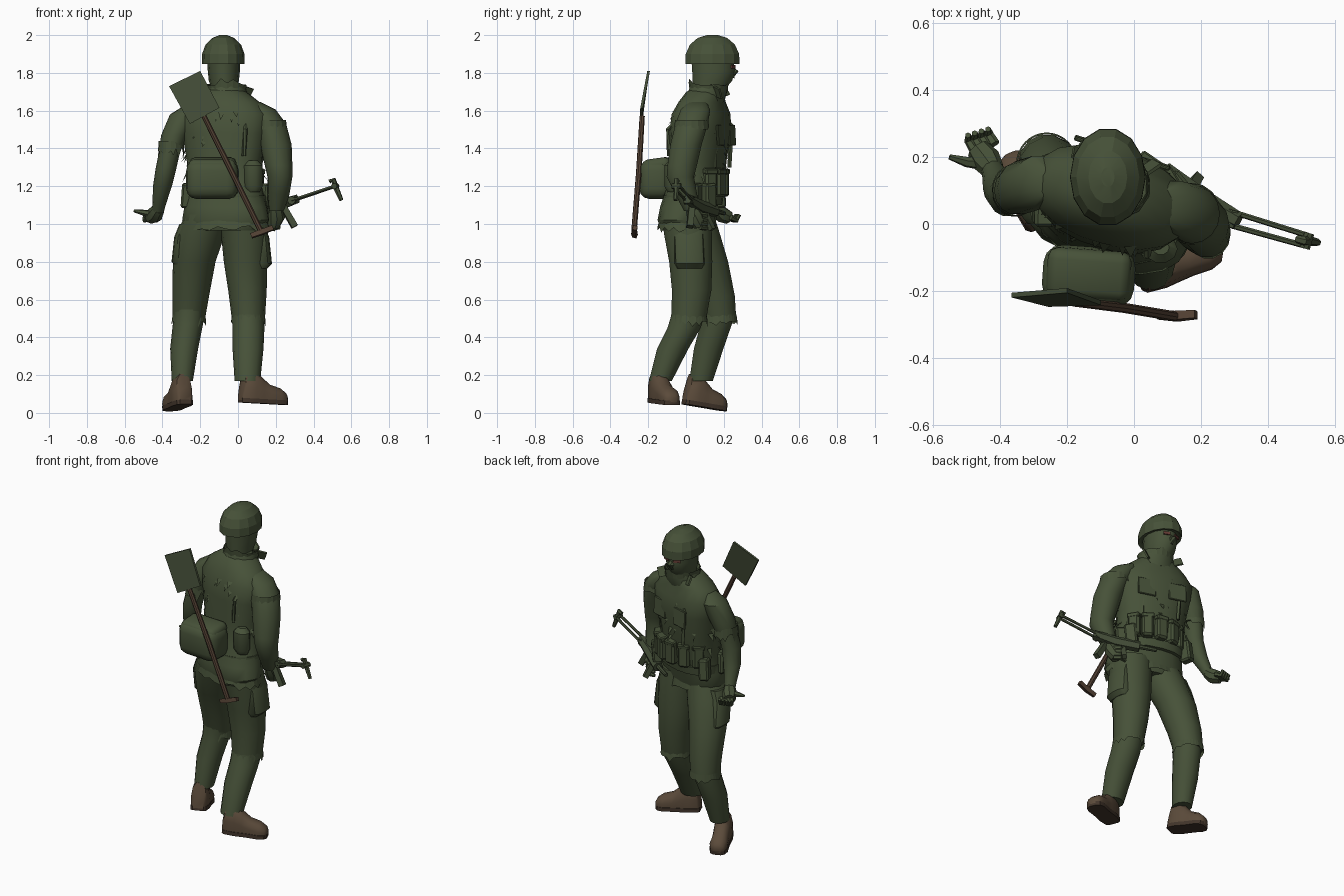
import bpy, bmesh, math, random
from mathutils import Vector, Matrix

random.seed(4)


def material(name, color):
    m = bpy.data.materials.new(name)
    m.diffuse_color = (*color, 1)
    return m


GREEN = material("field_green", (0.062, 0.083, 0.040))
STEEL = material("painted_steel", (0.056, 0.074, 0.038))
BROWN = material("boot_leather", (0.105, 0.070, 0.043))
SOLE = material("dark_leather", (0.055, 0.036, 0.024))
WOOD = material("handle_wood", (0.085, 0.052, 0.033))
SKIN = material("skin", (0.13, 0.045, 0.035))


def finish(name, bm, mat, angle=40):
    bmesh.ops.recalc_face_normals(bm, faces=bm.faces)
    me = bpy.data.meshes.new(name)
    bm.to_mesh(me)
    bm.free()
    ob = bpy.data.objects.new(name, me)
    bpy.context.collection.objects.link(ob)
    me.materials.append(mat)
    if angle:
        bpy.context.view_layer.objects.active = ob
        ob.select_set(True)
        bpy.ops.object.shade_smooth_by_angle(angle=math.radians(angle))
        ob.select_set(False)
    return ob


def skin_rings(name, rings, mat, angle=40):
    """Join equal-length point rings into one closed body."""
    bm = bmesh.new()
    vs = [[bm.verts.new(p) for p in r] for r in rings]
    n = len(vs[0])
    for a, b in zip(vs, vs[1:]):
        for i in range(n):
            bm.faces.new((a[i], a[(i + 1) % n], b[(i + 1) % n], b[i]))
    bm.faces.new(vs[0])
    bm.faces.new(vs[-1])
    return finish(name, bm, mat, angle)


def loft(name, sections, mat, sides=14, yaw=0, power=1.0, angle=40):
    """Sections are (x, y, z, half width, half depth)."""
    def ring(s):
        x, y, z, rx, ry = s
        out = []
        for i in range(sides):
            a = 2 * math.pi * i / sides
            c, d = math.cos(a), math.sin(a)
            u = math.copysign(abs(c) ** power, c) * rx
            v = math.copysign(abs(d) ** power, d) * ry
            k, l = math.cos(yaw), math.sin(yaw)
            out.append((x + u * k - v * l, y + u * l + v * k, z))
        return out
    return skin_rings(name, [ring(s) for s in sections], mat, angle)


def tube(name, pts, radii, mat, sides=8):
    pts = [Vector(p) for p in pts]
    rings = []
    for i, p in enumerate(pts):
        t = (pts[min(i + 1, len(pts) - 1)] - pts[max(i - 1, 0)]).normalized()
        a = t.cross(Vector((0.31, 0.2, 0.93))).normalized()
        b = t.cross(a)
        rings.append([p + (a * math.cos(q) + b * math.sin(q)) * radii[i]
                      for q in (2 * math.pi * (j + 0.5) / sides for j in range(sides))])
    return skin_rings(name, rings, mat)


def box(name, loc, size, mat, rot=(0, 0, 0), bevel=0.0, segments=1, angle=0):
    bm = bmesh.new()
    bmesh.ops.create_cube(bm, size=1)
    bmesh.ops.scale(bm, vec=size, verts=bm.verts)
    if bevel:
        bmesh.ops.bevel(bm, geom=bm.edges[:], offset=bevel, segments=segments, profile=.5, affect='EDGES')
    ob = finish(name, bm, mat, angle)
    ob.location = loc
    ob.rotation_euler = [math.radians(r) for r in rot]
    return ob


def ragged(name, x, y, z, rx, ry, drop, yaw=0, n=32):
    """Torn cloth edge round a hem, hanging down or standing up."""
    bm = bmesh.new()
    top, low = [], []
    for i in range(n):
        a = 2 * math.pi * i / n
        p = Matrix.Rotation(yaw, 3, 'Z') @ Vector((rx * math.cos(a), ry * math.sin(a), 0))
        top.append(bm.verts.new(p * 0.97 + Vector((x, y, z + math.copysign(.03, drop)))))
        low.append(bm.verts.new(p * 1.03 + Vector((x, y, z - drop * random.random() * (1 + i % 2)))))
    for i in range(n):
        j = (i + 1) % n
        bm.faces.new((top[i], top[j], low[j], low[i]))
    return finish(name, bm, GREEN, 0)


YAW = math.radians(-17)

# Jacket body and collar
loft("jacket", [(-.065, .005, .965, .20, .12), (-.065, .005, 1.02, .237, .14),
                (-.065, .015, 1.09, .225, .138), (-.07, .05, 1.2, .20, .14),
                (-.07, .065, 1.34, .205, .14), (-.068, .075, 1.48, .232, .15),
                (-.07, .08, 1.58, .242, .14), (-.075, .085, 1.645, .195, .112),
                (-.07, .10, 1.70, .115, .095), (-.07, .11, 1.72, .07, .07)],
     GREEN, 18, YAW, 0.88)
loft("collar", [(-.07, .095, 1.64, .125, .105), (-.06, .115, 1.70, .11, .105),
                (-.06, .12, 1.735, .10, .10), (-.06, .12, 1.70, .07, .07)], GREEN, 12, YAW)
ragged("collar_edge", -.06, .12, 1.73, .103, .103, -.022, YAW, 20)
ragged("jacket_hem", -.065, .005, .99, .232, .142, .028, YAW)
for i, (x, y, r) in enumerate([(.035, .16, 35), (-.15, .19, -40)]):
    box(f"collar_flap_{i}", (x, y, 1.70), (.085, .01, .06), GREEN, (25, 15, r))

# Head, nose, eyes and helmet
loft("head", [(-.07, .11, 1.66, .065, .07), (-.072, .125, 1.72, .07, .09),
              (-.075, .14, 1.76, .08, .108), (-.075, .145, 1.81, .085, .115),
              (-.077, .14, 1.88, .088, .115)], GREEN)
tube("nose", [(-.075, .235, 1.83), (-.075, .258, 1.805), (-.075, .245, 1.775)],
     [.012, .022, .012], GREEN, 6)
for s in (-1, 1):
    box(f"eye_{s}", (-.075 + s * .036, .25, 1.832), (.042, .008, .018), SKIN, (0, 0, -s * 22))
loft("helmet", [(-.077, .14, 1.855, .098, .13), (-.078, .14, 1.848, .113, .147),
                (-.078, .14, 1.90, .112, .145), (-.078, .14, 1.95, .094, .122),
                (-.078, .14, 1.985, .058, .08), (-.078, .14, 2.0, .02, .03)], GREEN, 14, angle=18)

# Trousers: upper legs with torn knee hems, lower legs inside
loft("left_thigh", [(-.165, .03, 1.05, .115, .12), (-.195, .055, .95, .127, .127),
                    (-.232, .108, .8, .113, .118), (-.25, .158, .62, .097, .103),
                    (-.26, .178, .5, .086, .09)], GREEN)
loft("left_shin", [(-.257, .165, .56, .082, .09), (-.265, .16, .47, .08, .085),
                   (-.285, .12, .34, .074, .08), (-.295, .08, .17, .056, .064)], GREEN)
loft("right_thigh", [(.02, .0, 1.05, .13, .13), (.035, .01, .95, .125, .13),
                     (.04, .025, .8, .115, .117), (.05, .03, .65, .102, .107),
                     (.055, .015, .5, .088, .095)], GREEN)
loft("right_shin", [(.055, .02, .55, .085, .09), (.055, -.01, .45, .085, .09),
                    (.053, -.07, .34, .082, .085), (.05, -.135, .17, .068, .062)], GREEN)
ragged("left_knee_hem", -.26, .178, .49, .089, .092, .018)
ragged("right_knee_hem", .055, .015, .49, .089, .097, .018)
# Sagging cargo pockets that flare toward the bottom
loft("right_cargo_pocket", [(.085, .015, 1.0, .05, .075), (.105, .015, .93, .06, .08),
                            (.116, .02, .79, .064, .08), (.105, .02, .765, .05, .07)], GREEN, 12, 0, .6)
loft("left_cargo_pocket", [(-.25, .06, 1.0, .06, .07), (-.278, .07, .93, .06, .075),
                           (-.29, .105, .80, .062, .075), (-.28, .11, .775, .05, .065)], GREEN, 12, 0, .6)


def boot(side, ankle, heading, pitch, length):
    """Leather upper and flat sole pointing along the heading."""
    place = (Matrix.Translation(ankle) @ Matrix.Rotation(math.radians(heading), 4, 'Z')
             @ Matrix.Rotation(math.radians(pitch), 4, 'Y'))
    prof = [(-.32, .03, .08), (-.27, .043, .15), (-.05, .05, .155), (.12, .048, .12),
            (.28, .047, .088), (.5, .05, .072), (.63, .04, .05), (.68, .02, .03)]
    shape = [(-1, 0), (-1.05, .45), (-.85, .8), (-.4, 1), (.4, 1), (.85, .8), (1.05, .45), (1, 0)]
    skin_rings(f"{side}_boot", [[place @ Vector((d * length, w * u, h * v)) for u, v in shape]
                                for d, w, h in prof], BROWN)
    skin_rings(f"{side}_sole", [[place @ Vector((d * length, w * 1.08 * u, v)) for u, v in
                                 ((-1, -.014), (-1, .01), (1, .01), (1, -.014))]
                                for d, w, h in prof], SOLE)


boot("left", (-.305, .06, .048), 112, 9, .24)
boot("right", (.09, -.135, .065), 22, 3, .265)

# Arms and torn sleeve
loft("right_arm", [(.08, .06, 1.645, .04, .05), (.122, .05, 1.605, .078, .08),
                   (.172, .03, 1.53, .083, .088), (.20, .0, 1.42, .084, .085),
                   (.215, -.02, 1.31, .073, .08), (.222, -.03, 1.25, .066, .074),
                   (.215, .0, 1.16, .058, .06), (.205, .03, 1.07, .04, .042)], GREEN)
ragged("right_shoulder_tear", .172, .03, 1.52, .085, .09, .02, 0, 16)
loft("left_upper_arm", [(-.25, .12, 1.63, .03, .04), (-.285, .125, 1.58, .075, .08),
                        (-.335, .11, 1.47, .072, .08), (-.355, .10, 1.40, .062, .072)], GREEN)
loft("left_forearm", [(-.352, .10, 1.43, .056, .066), (-.38, .085, 1.30, .055, .062),
                      (-.40, .105, 1.2, .05, .054), (-.418, .15, 1.10, .035, .038),
                      (-.425, .17, 1.06, .032, .034)], GREEN)
ragged("left_sleeve_edge", -.355, .10, 1.41, .067, .076, .035)

# Hands with curled fingers
tube("left_palm", [(-.42, .16, 1.08), (-.44, .19, 1.05), (-.465, .225, 1.035)],
     [.034, .044, .036], GREEN)
for i in range(4):
    x, y = -.475 + .02 * i, .22 + .006 * i
    tube(f"left_finger_{i}", [(x, y, 1.035), (x - .018, y + .03, 1.02), (x - .02, y + .045, 1.05)],
         [.016, .014, .009], GREEN, 6)
tube("left_thumb", [(-.44, .18, 1.05), (-.50, .185, 1.06), (-.55, .20, 1.07)], [.022, .016, .008], GREEN, 6)
tube("right_palm", [(.205, .03, 1.09), (.205, .05, 1.04), (.19, .07, .99)], [.036, .045, .032], GREEN)
for i in range(4):
    z = 1.05 - .022 * i
    tube(f"right_finger_{i}", [(.215, .075, z), (.19, .105, z - .005), (.15, .10, z - .01)],
         [.015, .014, .01], GREEN, 6)

# Belt and its pouches, front and back
loft("belt", [(-.065, .035, 1.10, .216, .145), (-.065, .04, 1.15, .216, .148)], GREEN, 18, YAW, .88)
box("rear_pack", (-.135, -.155, 1.235), (.275, .175, .205), GREEN, (0, 0, -4), .055, 3, 50)
box("rear_pack_flap", (-.135, -.15, 1.31), (.25, .15, .075), GREEN, (8, 0, -4), .03, 2, 50)
loft("canteen", [(.08, -.07, 1.17, .035, .03), (.08, -.075, 1.2, .05, .042),
                 (.08, -.075, 1.31, .05, .042), (.08, -.07, 1.335, .025, .022)], GREEN, 10)
for i in range(5):
    a = math.radians(48 + 25 * i) + YAW
    p = (-.07 + .20 * math.cos(a), .045 + .155 * math.sin(a))
    box(f"belt_pouch_{i}", (*p, 1.215), (.07, .055, .14), GREEN, (0, 0, math.degrees(a) - 90), .012)
    box(f"pouch_flap_{i}", (*p, 1.28), (.076, .061, .03), GREEN, (-8, 0, math.degrees(a) - 90), .006)
for i, (x, y) in enumerate([(-.27, .03), (-.25, .17), (.12, .12), (.135, .05)]):
    box(f"side_pouch_{i}", (x, y, 1.15), (.06, .07, .13), GREEN, (5, 4, 20 * i), .01)

# Chest pockets, shoulder straps and torn cloth flaps
for s in (-1, 1):
    box(f"chest_pocket_{s}", (-.035 + s * .09, .212 - s * .03, 1.47), (.11, .012, .11), GREEN, (3, 0, -17), .004)
    tube(f"shoulder_strap_{s}", [(-.07 + s * .10, -.055 - s * .035, 1.36), (-.07 + s * .11, -.06 - s * .035, 1.5),
                                 (-.07 + s * .12, .075 - s * .03, 1.655),
                                 (-.04 + s * .11, .20 - s * .04, 1.52), (-.04 + s * .1, .19 - s * .04, 1.3)],
         [.011, .011, .014, .014, .011], GREEN, 4)
bm = bmesh.new()
turn = Matrix.Rotation(YAW, 3, 'Z')
for i in range(60):
    a = random.uniform(0, 2 * math.pi)
    z = random.uniform(1.25, 1.6)
    p = Vector((-.07, .072, z)) + turn @ Vector((.222 * math.cos(a), .142 * math.sin(a), 0))
    out = turn @ Vector((math.cos(a), math.sin(a) * 1.4, 0)).normalized()
    side = Vector((-out.y, out.x, 0)) * random.uniform(.012, .022)
    tip = p + out * random.uniform(.008, .022) + Vector((0, 0, random.uniform(-.07, -.03)))
    root = p - out * .012
    bm.faces.new([bm.verts.new(q) for q in (root - side, root + side, tip)])
finish("torn_cloth", bm, GREEN, 0)

# Spade slung across the back
corners = [(-.365, -.212, 1.73), (-.20, -.198, 1.81), (-.098, -.235, 1.615), (-.255, -.24, 1.53)]
skin_rings("spade_blade", [[(x, y + d, z) for x, y, z in corners] for d in (-.007, .007)], STEEL, 0)
tube("spade_handle", [(-.18, -.232, 1.57), (-.03, -.25, 1.27), (.12, -.275, .965)], [.014, .015, .015], WOOD)
tube("spade_grip", [(.07, -.27, .937), (.125, -.275, .957), (.185, -.27, .98)], [.017, .019, .017], WOOD, 4)

# Gun held at the right hip: folding stock, receiver, magazine, grip, barrel
tilt = Vector((.225, -.066, .075))
butt, rear = Vector((.515, -.05, 1.20)), Vector((.29, .016, 1.125))
side = Vector((.066, .225, 0)).normalized() * .02
for s in (-1, 1):
    tube(f"stock_rod_{s}", [rear + side * s, butt + side * s * .8], [.0085, .0085], STEEL, 6)
tube("stock_bridge", [rear - side * 1.3, rear + side * 1.3], [.022, .022], STEEL)
tube("stock_hinge", [butt - side * 1.2, butt + side * 1.2], [.016, .016], STEEL)
tube("butt_plate", [(.485, -.045, 1.225), (.505, -.05, 1.235), (.52, -.05, 1.19), (.548, -.055, 1.125)],
     [.012, .014, .015, .011], STEEL, 6)
tube("receiver", [rear + tilt * .1, rear - tilt * .4 + Vector((0, .03, 0)),
                  rear - tilt * .9 + Vector((0, .08, .01))], [.026, .034, .032], STEEL, 6)
tube("barrel", [rear - tilt * .85 + Vector((0, .075, .01)), rear - tilt * 1.3 + Vector((0, .10, .03))],
     [.015, .012], STEEL)
tube("pistol_grip", [(.24, .03, 1.09), (.30, .02, .985)], [.022, .024], STEEL, 4)
tube("magazine", [(.16, .09, 1.07), (.19, .14, .97)], [.022, .02], STEEL, 4)
